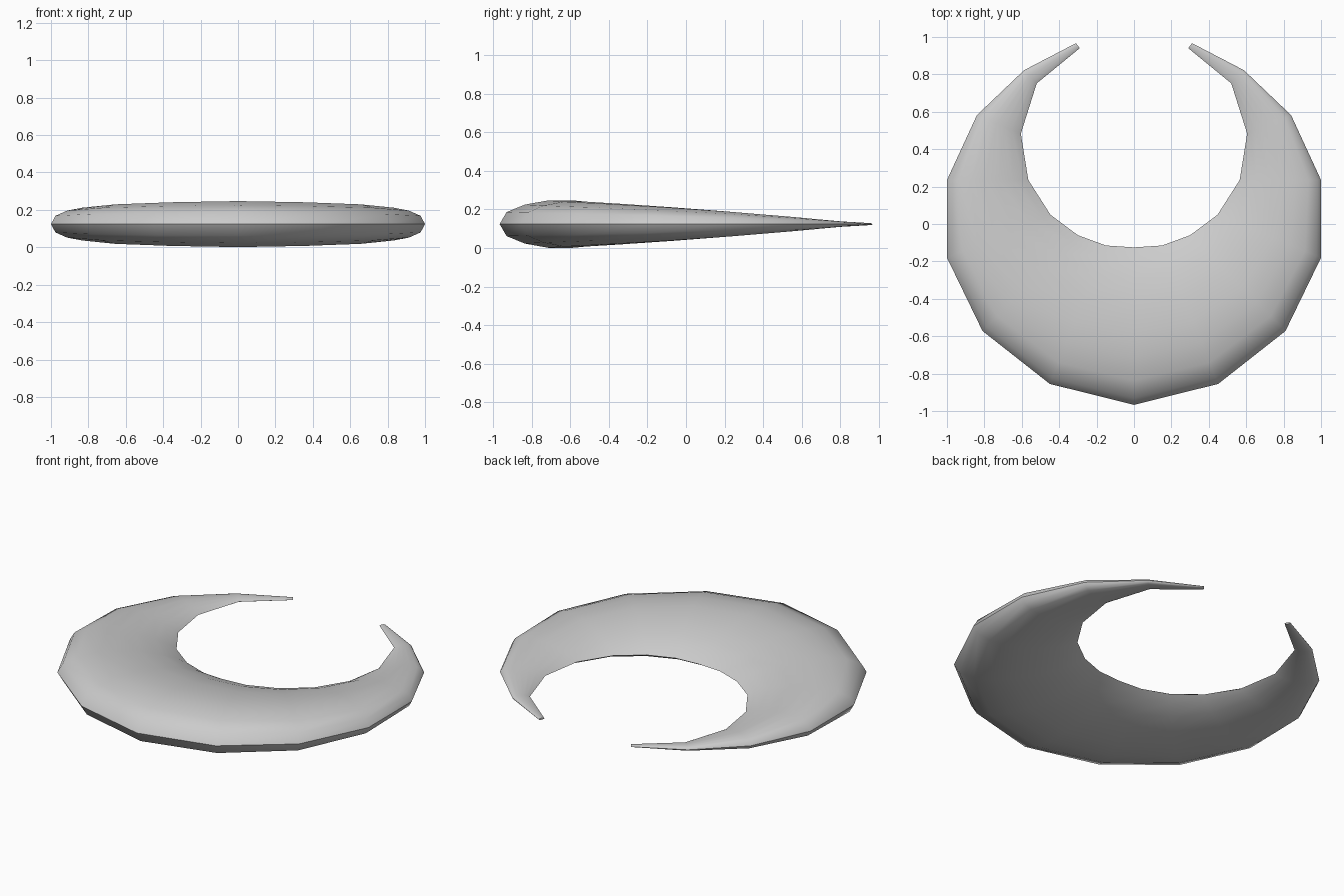
import bpy, bmesh
from mathutils import Vector

if "Cube" in bpy.data.objects:
    bpy.data.objects.remove(bpy.data.objects["Cube"])

# Right half of the crescent: (outer edge, inner edge) at each station, centre to tip
HALF = [((0, -.967), (0, -.125)),
        ((.45, -.855), (.15, -.115)),
        ((.81, -.572), (.30, -.06)),
        ((1, -.18), (.447, .05)),
        ((1, .235), (.565, .235)),
        ((.84, .582), (.605, .483)),
        ((.588, .822), (.52, .752)),
        ((.31, .967), (.29, .94))]
# Foil section: fraction from outer to inner edge, half thickness per unit width
FOIL = [(.043, .074), (.155, .12), (.30, .146), (.45, .146),
        (.63, .128), (.80, .088), (.93, .04)]
SECTION = [(0, 0)] + FOIL + [(1, 0)] + [(t, -h) for t, h in reversed(FOIL)]
MID_Z = .124

mirrored = [((-o[0], o[1]), (-i[0], i[1])) for o, i in reversed(HALF[1:])]

# Loft the section along the stations
bm = bmesh.new()
rings = []
for o, i in mirrored + HALF:
    o, i = Vector((*o, MID_Z)), Vector((*i, MID_Z))
    width = (i - o).length
    rings.append([bm.verts.new(o.lerp(i, t) + Vector((0, 0, h * width)))
                  for t, h in SECTION])
n = len(SECTION)
for a, b in zip(rings, rings[1:]):
    for k in range(n):
        bm.faces.new((a[k], a[(k + 1) % n], b[(k + 1) % n], b[k]))
# Tip caps
bm.faces.new(rings[0])
bm.faces.new(rings[-1])
bmesh.ops.recalc_face_normals(bm, faces=bm.faces)

mesh = bpy.data.meshes.new("crescent")
bm.to_mesh(mesh)
bm.free()
crescent = bpy.data.objects.new("crescent", mesh)
bpy.context.collection.objects.link(crescent)
bpy.context.view_layer.objects.active = crescent
crescent.select_set(True)
bpy.ops.object.shade_smooth_by_angle(angle=.8)
